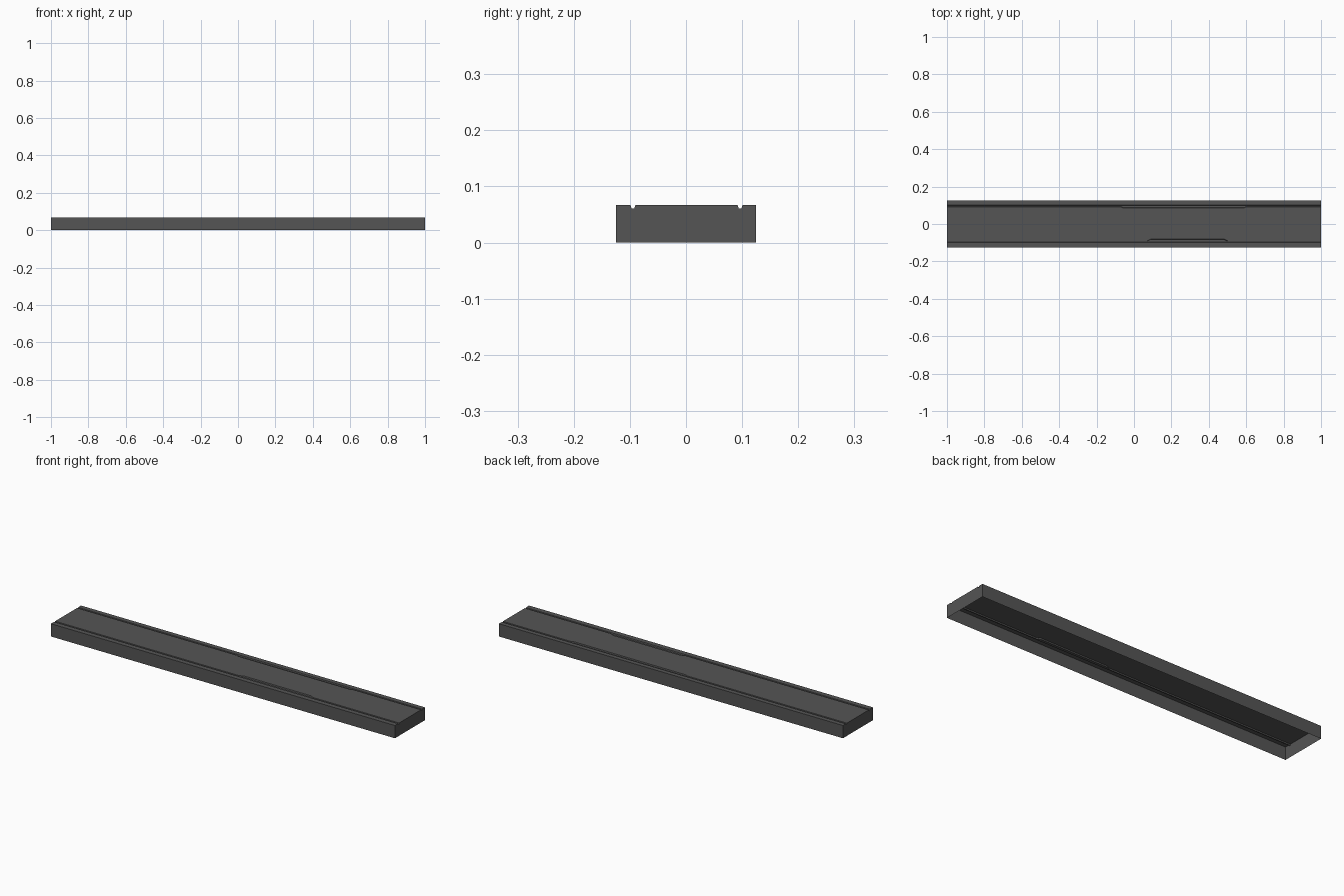
import bpy, bmesh

if "Cube" in bpy.data.objects:
    bpy.data.objects.remove(bpy.data.objects["Cube"])

# Cross-section (y, z, groove side): the inner edges of each groove may shift inward
PROFILE = [
    (-0.125, 0.0, 0), (-0.125, 0.067, 0),
    (-0.099, 0.067, 0), (-0.097, 0.061, 0), (-0.092, 0.061, -1), (-0.090, 0.067, -1),
    (0.092, 0.067, 1), (0.094, 0.061, 1), (0.099, 0.061, 0), (0.101, 0.067, 0),
    (0.125, 0.067, 0), (0.125, 0.0, 0),
]
# Widened stretch of each groove: start, full from, full to, end, amount
WIDE = {-1: (0.07, 0.09, 0.48, 0.50, 0.010), 1: (-0.07, -0.06, 0.59, 0.60, -0.006)}


def shift(side, x):
    if side == 0:
        return 0.0
    a, b, c, d, amount = WIDE[side]
    return amount * max(0.0, min(1.0, (x - a) / (b - a), (d - x) / (d - c)))


# Plank shell, open underneath, swept through the stations
stations = sorted({-1.0, 1.0, *WIDE[-1][:4], *WIDE[1][:4]})
bm = bmesh.new()
rows = [[bm.verts.new((x, y + shift(s, x), z)) for y, z, s in PROFILE] for x in stations]
for r0, r1 in zip(rows, rows[1:]):
    for i in range(len(PROFILE) - 1):
        bm.faces.new((r0[i], r1[i], r1[i + 1], r0[i + 1]))

# End caps
bm.faces.new(rows[0])
bm.faces.new(rows[-1][::-1])
bm.normal_update()
bmesh.ops.recalc_face_normals(bm, faces=bm.faces)

mesh = bpy.data.meshes.new("grooved_plank")
bm.to_mesh(mesh)
bm.free()
plank = bpy.data.objects.new("grooved_plank", mesh)
bpy.context.collection.objects.link(plank)

# Dark grey finish
mat = bpy.data.materials.new("dark_grey")
mat.diffuse_color = (0.09, 0.09, 0.09, 1)
mat.use_nodes = True
mat.node_tree.nodes["Principled BSDF"].inputs["Base Color"].default_value = mat.diffuse_color
mesh.materials.append(mat)
